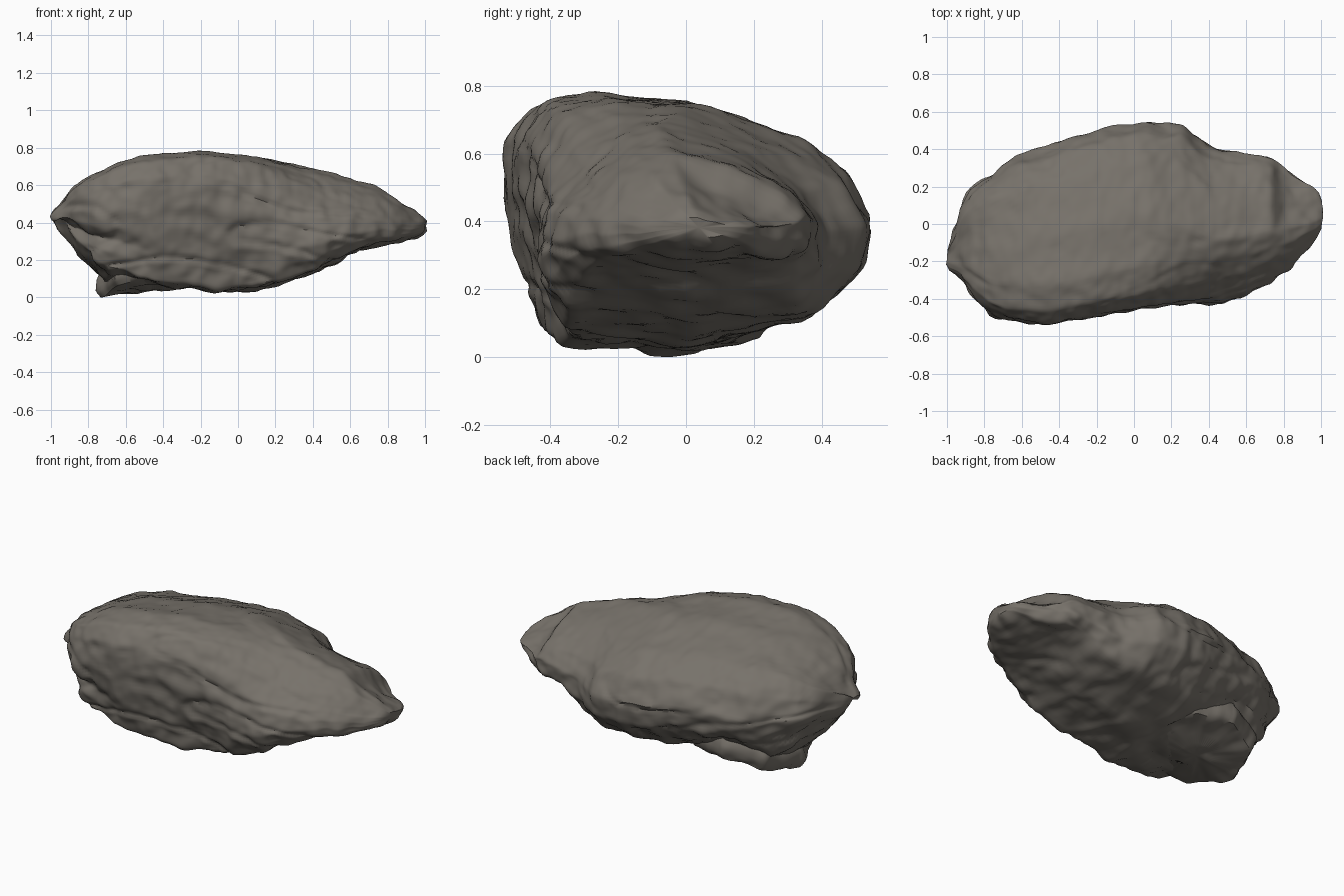
import bpy
import bmesh
from mathutils import Vector, noise

cube = bpy.data.objects.get("Cube")
if cube:
    bpy.data.objects.remove(cube, do_unlink=True)

stone = bpy.data.materials.new("warm grey stone")
stone.use_nodes = True
stone_colour = (0.185, 0.168, 0.145, 1)
stone.diffuse_color = stone_colour
shader = stone.node_tree.nodes["Principled BSDF"]
shader.inputs["Base Color"].default_value = stone_colour
shader.inputs["Roughness"].default_value = 0.9

RING_COUNT = 130
RING_POINTS = 126

# Outline along the length: x, front y, back y, bottom z, top z
STATIONS = [
    (-1, -.23, -.13, .37, .44), (-.93, -.31, .09, .3, .54),
    (-.88, -.37, .2, .24, .6), (-.77, -.49, .28, .11, .67),
    (-.7, -.52, .33, .05, .7), (-.6, -.53, .38, .05, .74),
    (-.47, -.545, .42, .05, .76), (-.2, -.5, .5, .04, .785),
    (-.11, -.48, .53, .01, .78), (.08, -.45, .55, .03, .765),
    (.26, -.45, .53, .07, .735), (.4, -.44, .42, .11, .7),
    (.58, -.39, .38, .22, .64), (.74, -.31, .36, .27, .6),
    (.83, -.24, .28, .29, .55), (.95, -.13, .2, .32, .48), (1, -.06, .16, .35, .44)]

# Cross-sections as fractions of the outline: blunt heavy end, then leaning nose
BLUNT = [(.11, .03), (.08, .18), (.04, .35), (0, .6), (.02, .82), (.08, .95), (.23, 1),
         (.5, .96), (.8, .83), (.93, .71), (1, .52), (.97, .34), (.81, .14), (.45, 0)]
NOSE = [(.1, .05), (.03, .14), (0, .27), (.02, .42), (.06, .57), (.17, .76), (.28, .91),
        (.42, 1), (.7, .84), (.91, .64), (1, .44), (.99, .22), (.91, .06), (.5, 0)]


def lerp_row(a, b, t):
    return [p + (q - p) * t for p, q in zip(a, b)]


def smoothstep(low, high, value):
    t = min(max((value - low) / (high - low), 0), 1)
    return t * t * (3 - 2 * t)


def station_at(x):
    for a, b in zip(STATIONS, STATIONS[1:]):
        if x <= b[0]:
            return lerp_row(a, b, (x - a[0]) / (b[0] - a[0]))
    return STATIONS[-1]


def section_point(blend, k):
    place = k / RING_POINTS * len(BLUNT)
    i = int(place)
    j = (i + 1) % len(BLUNT)
    a = lerp_row(BLUNT[i], BLUNT[j], place - i)
    b = lerp_row(NOSE[i], NOSE[j], place - i)
    return lerp_row(a, b, blend)


def close_rings(bm, rings):
    for a, b in zip(rings, rings[1:]):
        n = len(a)
        for k in range(n):
            bm.faces.new((a[k], a[(k + 1) % n], b[(k + 1) % n], b[k]))
    for ring in (rings[0], rings[-1]):
        cap = bm.faces.new(ring)
        bmesh.ops.poke(bm, faces=[cap])
    bmesh.ops.recalc_face_normals(bm, faces=bm.faces)


def weather(bm, strength):
    # Broad lumps, small chips and long bedding cracks
    bm.normal_update()
    moves = []
    for v in bm.verts:
        p = v.co
        lump = noise.noise(p * 4) * .016
        chip = noise.noise(p * 10 + Vector((3, 7, 1))) * .016
        grain = noise.noise(p * 20) * .006
        bed = noise.noise(Vector((p.x * 1.6, p.y * 2.2, p.z * 5 + p.y * 2 + 5)))
        crack = max(0, 1 - abs(bed) * 8) * .012
        steep = 1 - .7 * max(v.normal.z, 0)
        moves.append(v.normal * strength * (lump + chip * steep + grain - crack * steep))
    for v, move in zip(bm.verts, moves):
        v.co += move


def finish(name, bm):
    mesh = bpy.data.meshes.new(name)
    bm.to_mesh(mesh)
    bm.free()
    mesh.materials.append(stone)
    obj = bpy.data.objects.new(name, mesh)
    bpy.context.collection.objects.link(obj)
    bpy.ops.object.select_all(action="DESELECT")
    obj.select_set(True)
    bpy.context.view_layer.objects.active = obj
    bpy.ops.object.shade_smooth_by_angle(angle=.7)


# Main boulder
bm = bmesh.new()
rings = []
for r in range(RING_COUNT + 1):
    x = -1 + 2 * r / RING_COUNT
    _, front, back, bottom, top = station_at(x)
    blend = smoothstep(-.1, .6, x)
    heavy = smoothstep(-.4, -.7, x)
    ring = []
    for k in range(RING_POINTS):
        u, w = section_point(blend, k)
        y = front + (back - front) * u
        z = bottom + (top - bottom) * w
        # Broken step below the upper lip at the nose
        step = smoothstep(.73, .79, x) * smoothstep(-.1, .1, y) * smoothstep(.36, .48, z)
        # Hollow under the overhang at the heavy end
        hollow = heavy * max(0, 1 - abs(z - .3 + .2 * (x + .8)) * 12)
        # Chamfered front underside and raised back shoulder at the heavy end
        chamfer = heavy * max(0, 1 - 2.2 * u) * max(0, 1 - 2 * w)
        shoulder = heavy * max(0, 1 - abs(u - .8) * 4) * smoothstep(.5, .7, w)
        ring.append(bm.verts.new((x + hollow * .03, y + (hollow * .04 if y < 0 else 0),
                                  z - step * .05 + chamfer * .11 + shoulder * .035)))
    rings.append(ring)
close_rings(bm, rings)
for _ in range(3):
    bmesh.ops.smooth_vert(bm, verts=bm.verts, factor=.5,
                          use_axis_x=False, use_axis_y=True, use_axis_z=True)
weather(bm, 1)
finish("boulder", bm)

# Split-off slab beneath the heavy end, rising towards the back, front and nose
SLAB = [(-.66, -.34), (-.48, -.4), (-.28, -.34), (-.12, -.15), (-.1, .1),
        (-.22, .27), (-.46, .33), (-.68, .22), (-.76, -.04)]
LAYERS = [(.3, .01), (.7, .01), (.93, .01), (1, .05), (1, .11), (.92, .16), (.6, .2)]
bm = bmesh.new()
centre = Vector((-.45, 0))
rings = []
for scale, height in LAYERS:
    ring = []
    for i, corner in enumerate(SLAB):
        following = SLAB[(i + 1) % len(SLAB)]
        for s in range(8):
            p = centre + (Vector(lerp_row(corner, following, s / 8)) - centre) * scale
            tilt = .12 * (p.x + .7) + .22 * max(p.y, 0) + .25 * max(-.1 - p.y, 0)
            ring.append(bm.verts.new((p.x, p.y, height + tilt)))
    rings.append(ring)
close_rings(bm, rings)
bmesh.ops.subdivide_edges(bm, edges=bm.edges[:], cuts=1, use_grid_fill=True)
bmesh.ops.smooth_vert(bm, verts=bm.verts, factor=.5,
                      use_axis_x=True, use_axis_y=True, use_axis_z=True)
weather(bm, .8)
lowest = min(v.co.z for v in bm.verts)
bmesh.ops.translate(bm, verts=bm.verts, vec=(0, 0, -lowest))
finish("bottom_slab", bm)
